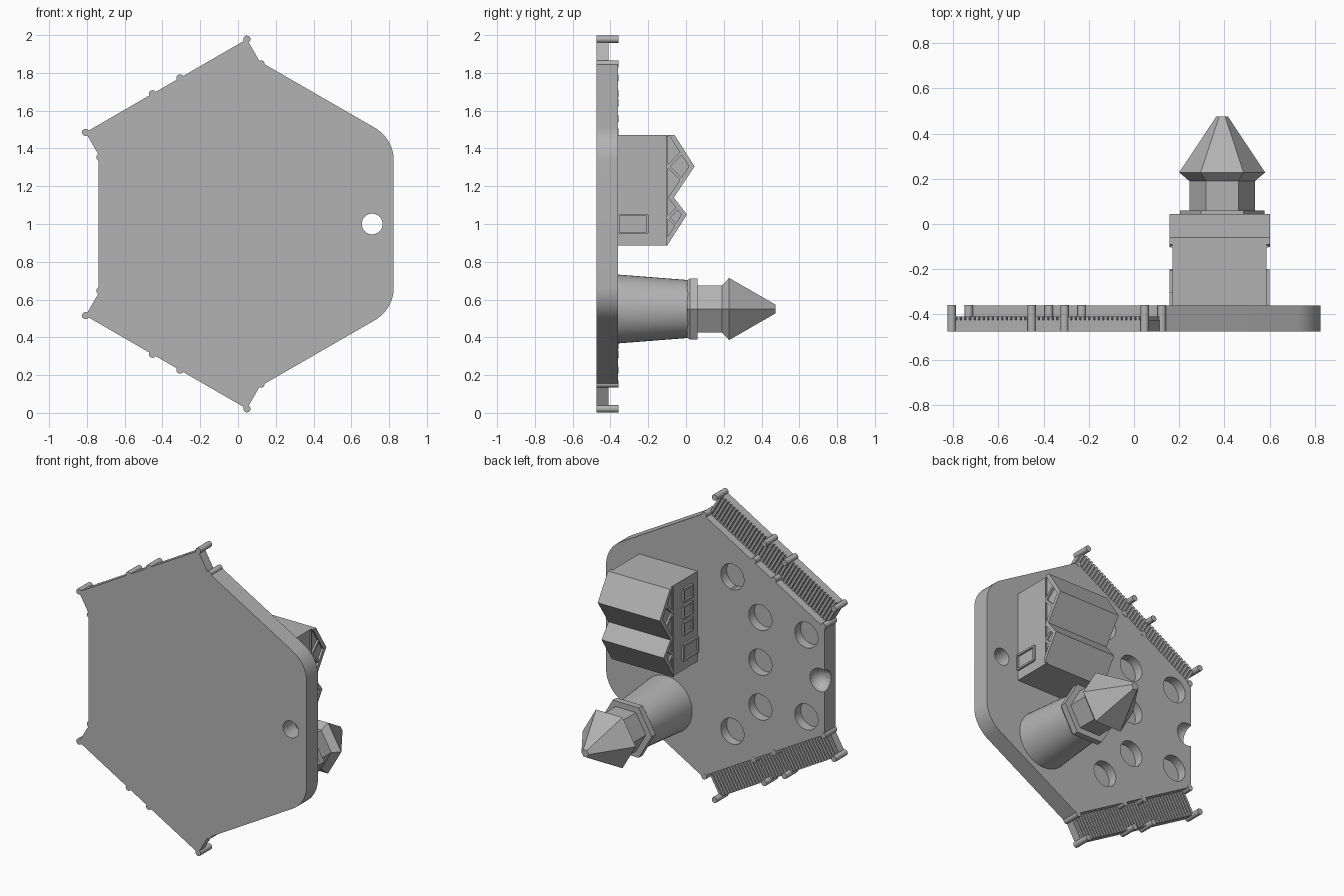
import bpy, bmesh, math
from mathutils import Vector

old = bpy.data.objects.get("Cube")
if old:
    bpy.data.objects.remove(old, do_unlink=True)

grey = bpy.data.materials.new("stone_grey")
grey.use_nodes = True
COLOUR = (0.45, 0.45, 0.45, 1)
grey.diffuse_color = COLOUR
grey.node_tree.nodes["Principled BSDF"].inputs["Base Color"].default_value = COLOUR

FRONT, DECK, BACK = -0.475, -0.41, -0.36   # plate front, dock deck, plate back
CX, CZ = 0.0425, 1.0                       # hexagon centre
APOTHEM, DOCK_IN, DOCK_OUT, DOCK_HALF = 0.782, 0.69, 0.845, 0.493


def loft(name, rings, smooth=False):
    """Join equal-sized rings of points into a closed solid."""
    bm = bmesh.new()
    loops = [[bm.verts.new(p) for p in ring] for ring in rings]
    n = len(loops[0])
    for a, b in zip(loops, loops[1:]):
        for i in range(n):
            j = (i + 1) % n
            bm.faces.new((a[i], a[j], b[j], b[i]))
    bm.faces.new(loops[0])
    bm.faces.new(loops[-1])
    bmesh.ops.recalc_face_normals(bm, faces=bm.faces)
    mesh = bpy.data.meshes.new(name)
    bm.to_mesh(mesh)
    bm.free()
    obj = bpy.data.objects.new(name, mesh)
    bpy.context.collection.objects.link(obj)
    mesh.materials.append(grey)
    if smooth:
        shade(obj)
    return obj


def shade(obj):
    bpy.ops.object.select_all(action='DESELECT')
    obj.select_set(True)
    bpy.context.view_layer.objects.active = obj
    bpy.ops.object.shade_smooth_by_angle(angle=math.radians(30))


def prism_y(name, pts, y0, y1, smooth=False):
    return loft(name, [[(x, y, z) for x, z in pts] for y in (y0, y1)], smooth)


def prism_x(name, pts, x0, x1):
    return loft(name, [[(x, y, z) for y, z in pts] for x in (x0, x1)])


def turned(name, x, z, sides, profile, smooth=False):
    """Solid turned about a y-parallel axis; profile holds (y, radius)."""
    angles = [math.tau * i / sides for i in range(sides)]
    return loft(name, [[(x + r * math.cos(a), y, z + r * math.sin(a)) for a in angles]
                       for y, r in profile], smooth)


def cut(target, cutter):
    cutter.hide_render = True
    cutter.hide_set(True)
    mod = target.modifiers.new(cutter.name, 'BOOLEAN')
    mod.object = cutter
    mod.solver = 'EXACT'


def dock_point(t, d, side):
    """Distance t along a dock edge and d outward from the hexagon centre."""
    c, s = math.cos(math.pi / 6), 0.5
    return (CX + t * c - d * s, CZ + side * (t * s + d * c))


# Base plate: hexagon, rounded at +x corners and trimmed for the docks
top_half = [dock_point(t, DOCK_IN, 1) for t in (-0.504, 0.504)]
corner = Vector((CX + APOTHEM, CZ + APOTHEM * math.tan(math.pi / 6)))
radius = 0.2
arc_x, arc_z = corner.x - radius, corner.y - radius * math.tan(math.pi / 6)
for i in range(13):
    a = math.radians(60 - 5 * i)
    top_half.append((arc_x + radius * math.cos(a), arc_z + radius * math.sin(a)))
outline = top_half + [(x, 2 * CZ - z) for x, z in reversed(top_half)]
plate = prism_y("base_plate", outline, FRONT, BACK)

# Peg hole, round pockets and edge notch
cut(plate, turned("peg_hole_cutter", 0.71, 1, 32, [(-0.6, 0.055), (-0.2, 0.055)]))
pockets = [(-0.28, 1.0)]
for x, dz in ((-0.08, 0.5), (-0.28, 0.29), (-0.61, 0.265)):
    pockets += [(x, 1 + dz), (x, 1 - dz)]
for x, z in pockets:
    cut(plate, turned("pocket_cutter", x, z, 32, [(-0.42, 0.083), (-0.2, 0.083)]))
steps = [math.pi * i / 12 for i in range(1, 12)]
cut(plate, turned("notch_cutter", -0.71, 1, 24,
                  [(BACK - 0.075 * math.cos(a), 0.075 * math.sin(a)) for a in steps]))
shade(plate)


def strip(name, side, t0, t1, d0, d1, y0, y1):
    corners = ((t0, d0), (t1, d0), (t1, d1), (t0, d1))
    return prism_y(name, [dock_point(t, d, side) for t, d in corners], y0, y1)


# Two docks with slatted decks and mooring posts
SLATS = 42
for side, label in ((1, "upper"), (-1, "lower")):
    strip(label + "_dock", side, -DOCK_HALF, DOCK_HALF, DOCK_IN - 0.01, DOCK_OUT,
          FRONT, DECK - 0.014)
    pitch = 2 * DOCK_HALF / SLATS
    for i in range(SLATS):
        t = -DOCK_HALF + pitch * (i + 0.5)
        strip(label + "_dock_slat", side, t - pitch * 0.33, t + pitch * 0.33,
              DOCK_IN, DOCK_OUT, DECK - 0.02, DECK)
    for t in (-DOCK_HALF, -0.084, 0.084, DOCK_HALF):
        for d in (DOCK_IN + 0.003, DOCK_OUT):
            x, z = dock_point(t, d, side)
            corner_post = abs(t) > 0.4
            start = FRONT if corner_post or d > DOCK_IN + 0.01 else DECK - 0.02
            turned(label + "_dock_post", x, z, 16,
                   [(start, 0.019), (BACK + 0.002, 0.019)], True)

# House body with a double gable
HOUSE_R, HOUSE_L = 0.17, 0.587
roof_top = [(-0.06, 1.47), (0.045, 1.305), (-0.065, 1.14), (0.005, 1.05), (-0.10, 0.885)]
roof_under = [(-0.10, 0.925), (-0.025, 1.05), (-0.095, 1.14), (0.015, 1.305), (-0.09, 1.47)]
house = [(BACK - 0.01, 0.885), (BACK - 0.01, 1.47), (-0.08, 1.47)]
house += [(y - 0.015, z) for y, z in roof_top[1:4]] + [(-0.10, 0.895), (-0.10, 0.885)]
prism_x("house_body", house, HOUSE_R, HOUSE_L)
prism_x("house_roof", roof_top + roof_under, HOUSE_R - 0.014, HOUSE_L + 0.014)


def beam(name, a, b, x, width=0.016, depth=0.012):
    a, b = Vector(a), Vector(b)
    n = (b - a).orthogonal().normalized() * width / 2
    return prism_x(name, [a + n, b + n, b - n, a - n], x - depth, x + depth)


def frame(name, x, y, z, w, h):
    """Raised rectangular frame on a side wall."""
    for s in (-1, 1):
        beam(name, (y + s * w / 2, z - h / 2), (y + s * w / 2, z + h / 2), x, 0.012)
        beam(name, (y - w / 2, z + s * h / 2), (y + w / 2, z + s * h / 2), x, 0.012)


# Gable timbers, doors and windows
for x in (HOUSE_R, HOUSE_L):
    beam("gable_tie", (-0.1, 0.89), (-0.1, 1.465), x, 0.01, 0.008)
    for z, r in ((1.305, 0.075), (1.035, 0.05)):
        for s in (-1, 1):
            beam("gable_brace", (-0.095, z), (-0.095 + r, z + s * r), x)
    frame("door_frame", x, -0.28, 1.0, 0.15, 0.095)
for z in (1.37, 1.262, 1.154):
    frame("window_frame", HOUSE_R, -0.255, z, 0.09, 0.075)

# Tower: round base, hexagonal collar, shaft and spire
TX, TZ = 0.39, 0.55
turned("tower_base", TX, TZ, 48, [(BACK - 0.01, 0.183), (0.015, 0.153)], True)
turned("tower_collar", TX, TZ, 6, [(0.005, 0.172), (0.02, 0.187), (0.06, 0.187)])
turned("tower_spire", TX, TZ, 6,
       [(0.05, 0.145), (0.19, 0.145), (0.228, 0.19), (0.475, 0.026)])
